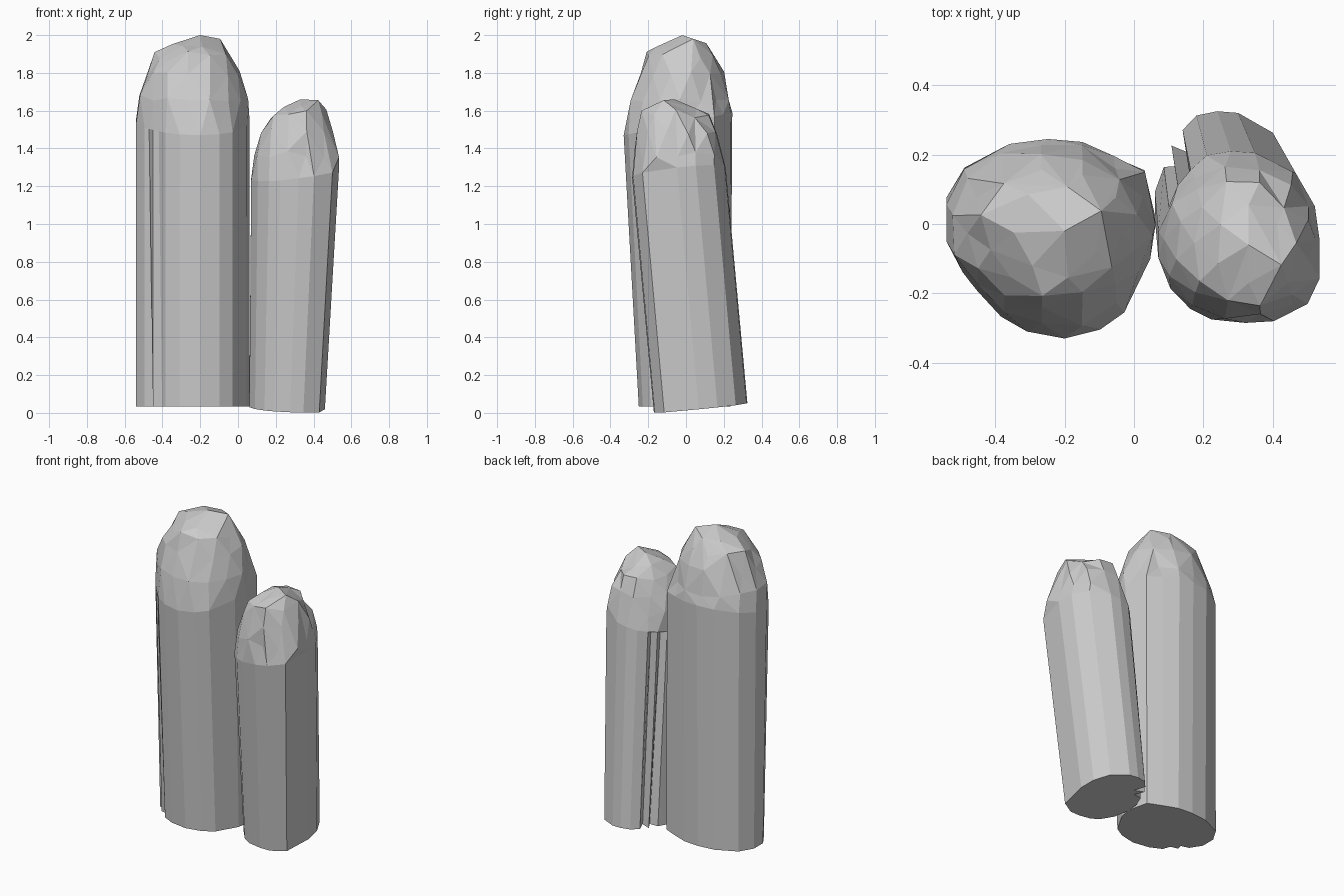
import bpy, bmesh, math, random
from mathutils import Vector

if "Cube" in bpy.data.objects:
    bpy.data.objects.remove(bpy.data.objects["Cube"])

random.seed(4)

# Cross-sections in unit coordinates, third value = groove pull towards the axis
BIG = [(-1, .35, 0), (-.83, .7, 0), (-.4, .95, 0), (-.03, 1, 0), (.3, .97, 0),
       (.6, .83, 0), (.9, .67, 0), (1, .14, 0), (.95, -.2, 0), (.7, -.74, 0),
       (.47, -.91, 0), (.13, -1, 0), (-.23, -.93, 0), (-.48, -.78, 0), (-.6, -.64, .1),
       (-.7, -.53, 0), (-.77, -.44, .12), (-.85, -.33, 0), (-1, -.03, 0)]
SMALL = [(-1, -.24, 0), (-.85, -.6, 0), (-.6, -.84, 0), (-.34, -.96, 0), (.08, -1, 0),
         (.43, -.98, 0), (.85, -.78, 0), (1, -.04, 0), (.94, .36, 0), (.7, .75, 0),
         (.2, .98, 0), (-.1, 1, 0), (-.4, .95, 0), (-.6, .78, 0), (-.6, .66, .25),
         (-.76, .6, 0), (-.74, .46, .2), (-.87, .35, 0), (-1, .06, 0)]


def place(u, v, box):
    x0, x1, y0, y1 = box
    return Vector(((x0 + x1) / 2 + u * (x1 - x0) / 2, (y0 + y1) / 2 + v * (y1 - y0) / 2, 0))


def column(name, profile, base, shoulder, dome, tip):
    """base / shoulder = (z, box, x slope, y slope); dome = [(z, box, points)]"""
    bm = bmesh.new()
    rings = []
    for (z, box, sx, sy), depth in ((base, 1), (shoulder, 0)):
        ring = []
        for u, v, g in profile:
            k = 1 - g * depth
            p = place(u * k, v * k, box)
            p.z = z + sx * u + sy * v
            ring.append(bm.verts.new(p))
        rings.append(ring)
    # grooved shaft and flat foot
    n = len(profile)
    for i in range(n):
        j = (i + 1) % n
        bm.faces.new((rings[0][i], rings[0][j], rings[1][j], rings[1][i]))
    bm.faces.new(rings[0])

    # faceted dome: hull over staggered rings, then roughened
    cap = [bm.verts.new(v.co) for v in rings[1]]
    lumps = []
    for level, (z, box, count) in enumerate(dome):
        for i in range(count):
            a = 2 * math.pi * (i + .5 * (level % 2)) / count
            # follow the column outline in direction a
            d = Vector((math.cos(a), math.sin(a)))
            near = max(profile, key=lambda q: Vector(q[:2]).normalized().dot(d))
            r = .5 * math.hypot(near[0], near[1]) + .5
            p = place(d.x * r, d.y * r, box)
            p.z = z + random.uniform(-.02, .02)
            lumps.append(bm.verts.new(p))
    lumps.append(bm.verts.new(tip))
    bmesh.ops.convex_hull(bm, input=cap + lumps)
    centre = Vector((tip[0], tip[1], shoulder[0]))
    for v in lumps[:-1]:
        if v.is_valid:
            v.co += (v.co - centre).normalized() * random.uniform(-.02, .008)
    loose = [v for v in bm.verts if not v.link_faces]
    bmesh.ops.delete(bm, geom=loose, context='VERTS')
    inner = [f for f in bm.faces if f.normal.z < -.8 and f.calc_center_median().z > 1]
    bmesh.ops.delete(bm, geom=inner, context='FACES')
    bmesh.ops.remove_doubles(bm, verts=bm.verts, dist=.001)
    bmesh.ops.recalc_face_normals(bm, faces=bm.faces)
    mesh = bpy.data.meshes.new(name)
    bm.to_mesh(mesh)
    bm.free()
    obj = bpy.data.objects.new(name, mesh)
    bpy.context.collection.objects.link(obj)
    return obj


# Tall upright column
column("tall_column", BIG,
       (.033, (-.54, .06, -.25, .235), 0, 0),
       (1.53, (-.54, .062, -.33, .245), 0, .06),
       [(1.67, (-.53, .05, -.305, .24), 15),
        (1.79, (-.49, .015, -.255, .2), 13),
        (1.89, (-.44, -.03, -.21, .155), 11),
        (1.96, (-.35, -.09, -.16, .11), 7)],
       (-.2, -.02, 2.0))

# Shorter column leaning forward and outward
column("short_column", SMALL,
       (.028, (.06, .46, -.17, .325), -.008, .024),
       (1.27, (.07, .535, -.285, .21), .03, .03),
       [(1.37, (.085, .538, -.282, .195), 14),
        (1.49, (.12, .505, -.26, .17), 12),
        (1.58, (.165, .465, -.235, .125), 10),
        (1.635, (.23, .43, -.17, .06), 6)],
       (.33, -.06, 1.66))
